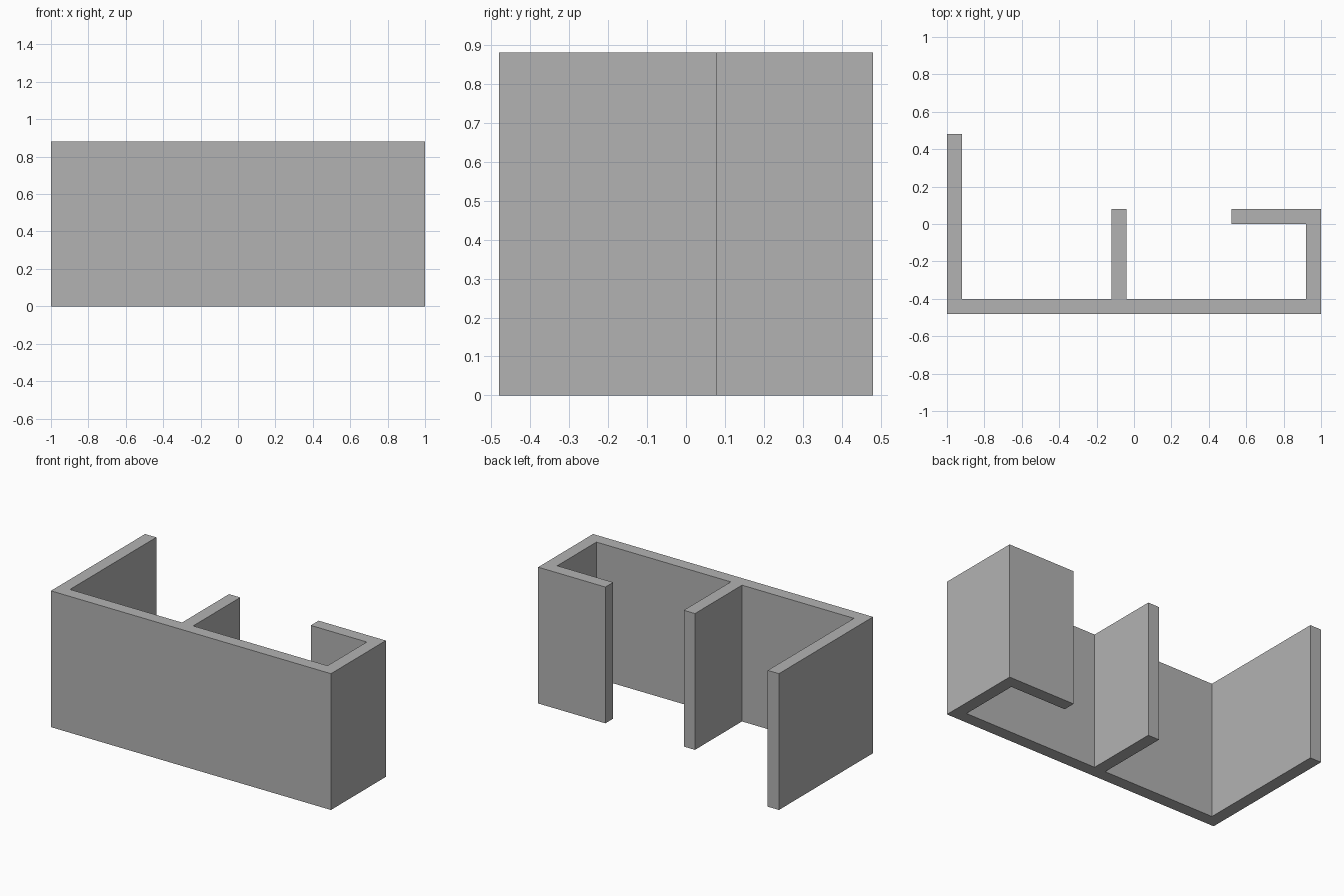
import bpy
import bmesh

cube = bpy.data.objects.get("Cube")
if cube:
    bpy.data.objects.remove(cube, do_unlink=True)

HEIGHT = 0.88
T = 0.08  # wall thickness

# Plain grey wall material
grey = bpy.data.materials.new("wall_grey")
grey.use_nodes = True
colour = (0.45, 0.45, 0.45, 1)
grey.diffuse_color = colour
grey.node_tree.nodes["Principled BSDF"].inputs["Base Color"].default_value = colour

# Floor plan: one closed outline, so that all walls join cleanly
left, right = -1.0, 1.0
front, back, short_back = -0.48, 0.48, 0.08
mid = -0.12
inner = front + T
plan = [
    (left, front), (right, front),
    # side wall and its return
    (right, short_back), (0.52, short_back), (0.52, short_back - T),
    (right - T, short_back - T), (right - T, inner),
    # middle partition
    (mid + T, inner), (mid + T, short_back), (mid, short_back), (mid, inner),
    # long side wall
    (left + T, inner), (left + T, back), (left, back),
]

# Extrude the plan to full wall height
bm = bmesh.new()
base = bm.faces.new([bm.verts.new((x, y, 0)) for x, y in plan])
extruded = bmesh.ops.extrude_face_region(bm, geom=[base], use_keep_orig=True)
top = [v for v in extruded["geom"] if isinstance(v, bmesh.types.BMVert)]
bmesh.ops.translate(bm, verts=top, vec=(0, 0, HEIGHT))
bmesh.ops.recalc_face_normals(bm, faces=bm.faces)

mesh = bpy.data.meshes.new("walls")
bm.to_mesh(mesh)
bm.free()
mesh.materials.append(grey)
walls = bpy.data.objects.new("walls", mesh)
bpy.context.collection.objects.link(walls)
